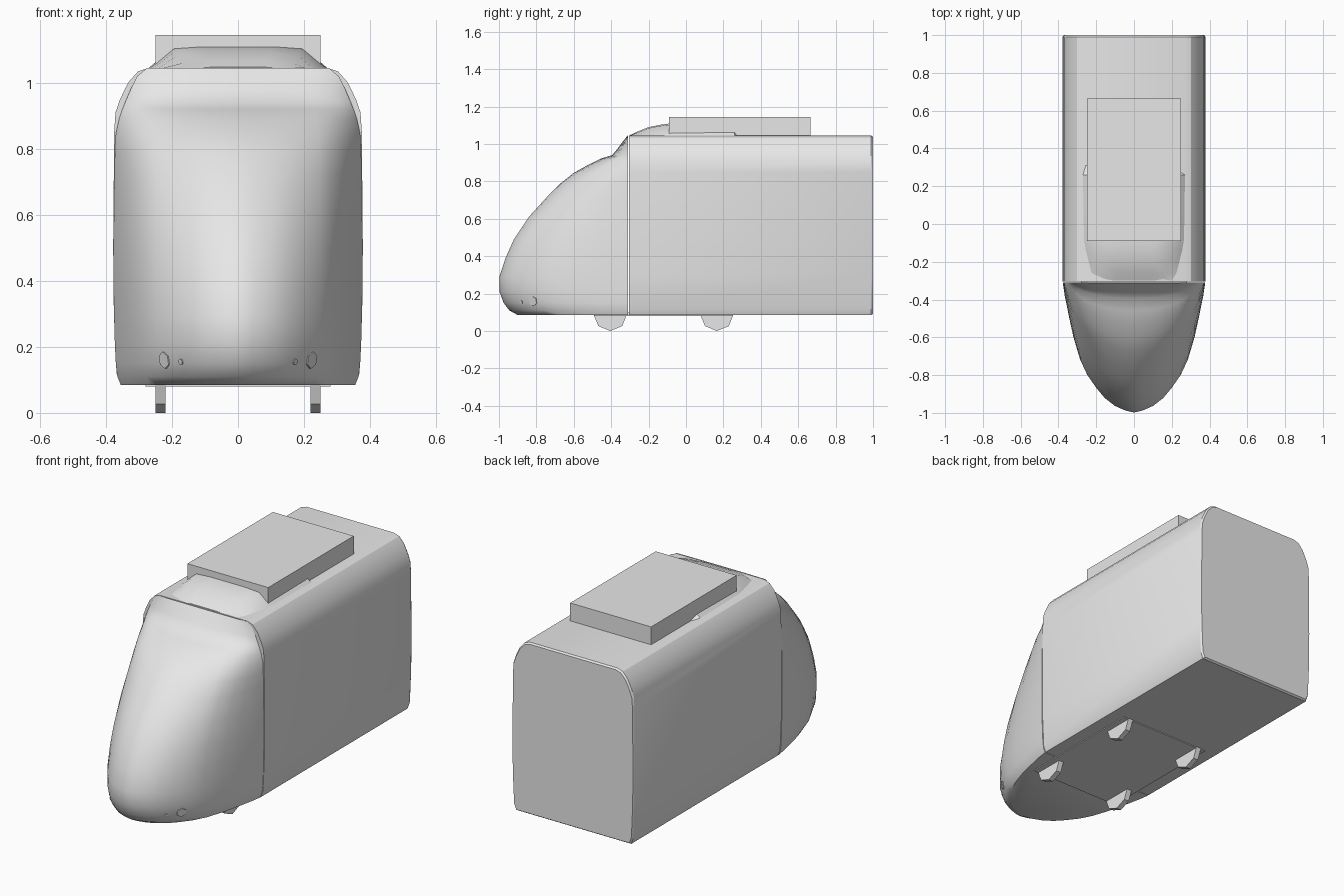
import bpy, bmesh, math
from mathutils import Vector

cube = bpy.data.objects.get("Cube")
if cube:
    bpy.data.objects.remove(cube, do_unlink=True)

grey = bpy.data.materials.new("plain grey")
grey.use_nodes = True
grey.diffuse_color = (0.8, 0.8, 0.8, 1)
grey.node_tree.nodes["Principled BSDF"].inputs["Base Color"].default_value = (0.8, 0.8, 0.8, 1)


def finish(name, bm, smooth=None):
    """Turn a bmesh into a named, coloured object."""
    bmesh.ops.recalc_face_normals(bm, faces=bm.faces)
    mesh = bpy.data.meshes.new(name)
    bm.to_mesh(mesh)
    bm.free()
    obj = bpy.data.objects.new(name, mesh)
    bpy.context.collection.objects.link(obj)
    mesh.materials.append(grey)
    if smooth:
        bpy.ops.object.select_all(action='DESELECT')
        obj.select_set(True)
        bpy.context.view_layer.objects.active = obj
        bpy.ops.object.shade_smooth_by_angle(angle=math.radians(smooth))
    return obj


def loft(name, rings, smooth=None):
    """Skin closed rings of equal length and cap both ends."""
    bm = bmesh.new()
    rows = [[bm.verts.new(p) for p in ring] for ring in rings]
    for a, b in zip(rows, rows[1:]):
        for i in range(len(a)):
            j = (i + 1) % len(a)
            bm.faces.new((a[i], a[j], b[j], b[i]))
    bm.faces.new(rows[0])
    bm.faces.new(rows[-1])
    return finish(name, bm, smooth)


def box(name, x, y0, y1, z0, z1):
    ring = [(-x, z0), (x, z0), (x, z1), (-x, z1)]
    return loft(name, [[(a, y, b) for a, b in ring] for y in (y0, y1)])


def disc(name, place, axis, radius, depth, sides, turn=0):
    bm = bmesh.new()
    bmesh.ops.create_cone(bm, cap_ends=True, segments=sides, radius1=radius,
                          radius2=radius, depth=depth)
    obj = finish(name, bm)
    obj.location = place
    obj.rotation_mode = 'QUATERNION'
    obj.rotation_quaternion = Vector(axis).to_track_quat('Z', 'Y')
    return obj


def mirrored(half):
    return half + [(-x, z) for x, z in reversed(half)]


# Carriage body: rounded roof shoulders, thin chamfer at the rear
section = mirrored([(.355, .085), (.368, .12), (.376, .3), (.378, .5), (.375, .85),
                    (.371, .91), (.357, .95), (.333, 1.0), (.303, 1.034), (.27, 1.045)])


def body_ring(y, k=1.0):
    return [(x * k, y, .565 + (z - .565) * k) for x, z in section]


loft("carriage_body", [body_ring(-.305), body_ring(.99), body_ring(1, .985)], 30)

# Nose: level outlines that shrink toward the roof and tuck in at the floor
JOIN = -.31
plan = [(0, 1), (.1, .975), (.27, .915), (.42, .855), (.594, .76), (.71, .66),
        (.81, .533), (.89, .41), (.95, .267), (.985, .12)]
levels = [(.085, -.90, .355), (.11, -.945, .365), (.15, -.975, .37), (.21, -.997, .373),
          (.29, -.998, .375), (.39, -.965, .377), (.49, -.92, .377), (.61, -.84, .376),
          (.72, -.74, .374), (.79, -.67, .373), (.845, -.60, .37), (.89, -.52, .36),
          (.92, -.46, .35), (.94, -.395, .342), (.98, -.362, .325),
          (1.02, -.332, .305), (1.045, -.313, .275)]
nose_rings = []
for z, tip, w in levels:
    half = [(x * w, JOIN + t * (tip - JOIN), z) for t, x in plan]
    nose_rings.append(half + [(0, tip, z)] + [(-x, y, z) for x, y, z in reversed(half)])
nose = loft("nose", nose_rings, 50)

# Roof fairing: rises behind the nose and runs under the roof unit
fairing = []
for y, low, high, top in [(-.30, .20, .15, 1.047), (-.26, .225, .165, 1.066),
                          (-.20, .24, .18, 1.09), (-.14, .255, .19, 1.102),
                          (-.08, .265, .195, 1.11), (.26, .27, .20, 1.11),
                          (.31, .255, .19, 1.045)]:
    profile = mirrored([(low, 1.035), (low, 1.045), (high, top - .006), (high * .55, top)])
    fairing.append([(x, y, z) for x, z in profile])
loft("roof_fairing", fairing, 35)

# Roof unit and underframe plate
box("roof_unit", .25, -.09, .665, 1.045, 1.145)
box("underframe", .28, -.49, .25, .08, .1)

# Eight-sided wheels, half hidden in the floor
for side, s in (("left", 1), ("right", -1)):
    for end, y in (("front", -.405), ("rear", .165)):
        disc(f"{end}_{side}_wheel", (s * .235, y, .09), (1, 0, 0), .09, .03, 8)

    # Lamps sit flush on the nose skin
    for name, x, z, radius, sides in (("headlamp", .222, .16, .026, 6),
                                      ("marker_lamp", .172, .155, .009, 8)):
        hit, spot, normal, face = nose.closest_point_on_mesh((s * x, -.86, z))
        start = Vector((s * x, -1.5, z))
        ok, spot, normal, face = nose.ray_cast(start, Vector((0, 1, 0)))
        disc(f"{side}_{name}", spot, normal, radius, .008, sides)
